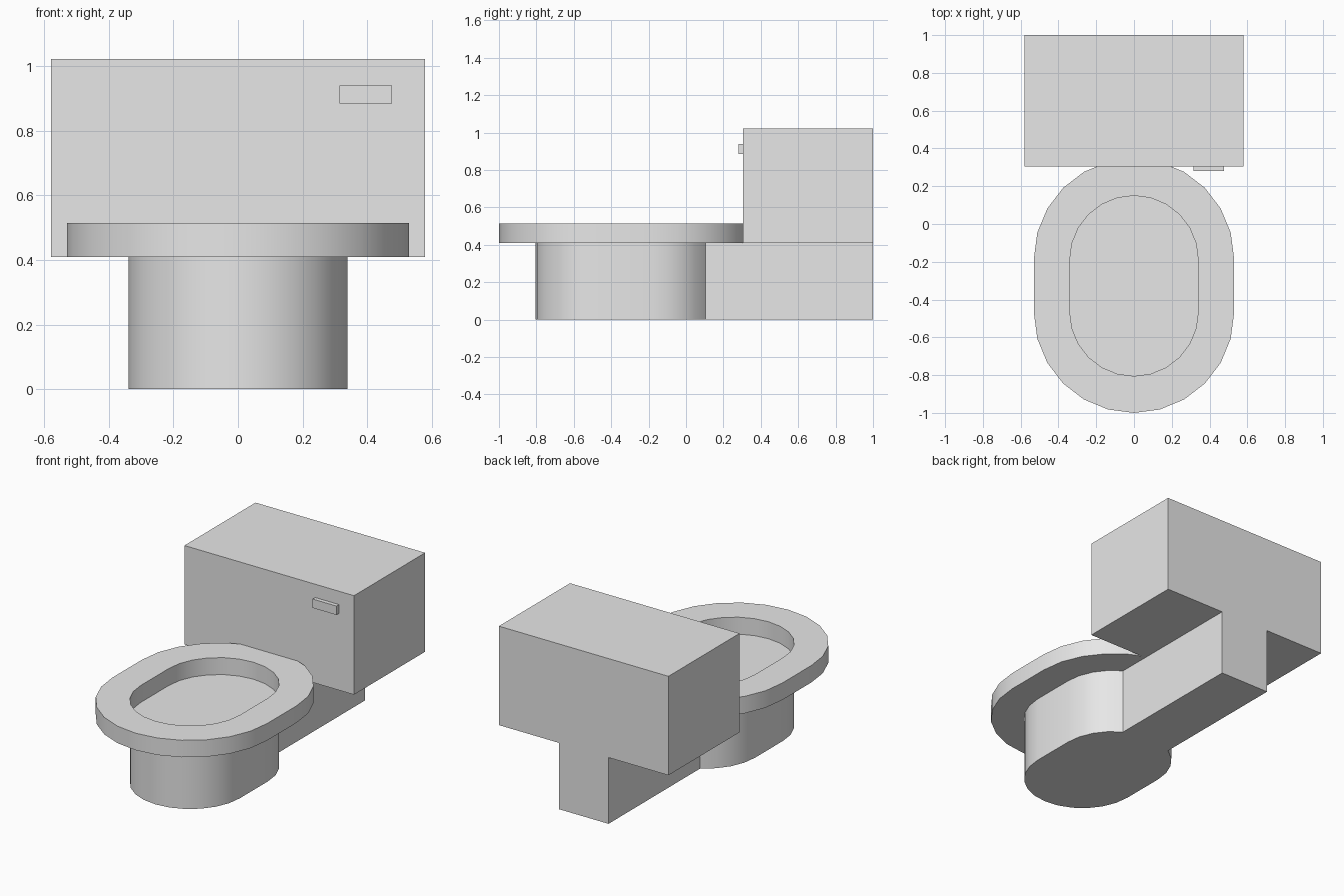
import bpy
import bmesh
import math

if "Cube" in bpy.data.objects:
    bpy.data.objects.remove(bpy.data.objects["Cube"])

grey = bpy.data.materials.new("light grey")
grey.diffuse_color = (0.8, 0.8, 0.8, 1)
grey.use_nodes = True
grey.node_tree.nodes["Principled BSDF"].inputs["Base Color"].default_value = grey.diffuse_color

SEAT_LOW, SEAT_TOP = 0.41, 0.515
TANK_FRONT = 0.305


def stadium(radius, y_front, y_back):
    """Counter-clockwise oval outline: two half circles joined by straight sides."""
    pts = []
    for start, cy in ((0, y_back - radius), (180, y_front + radius)):
        for step in range(13):
            a = math.radians(start + 15 * step)
            pts.append((radius * math.cos(a), cy + radius * math.sin(a)))
    return pts


def finish(name, bm, smooth=False):
    bmesh.ops.recalc_face_normals(bm, faces=bm.faces)
    mesh = bpy.data.meshes.new(name)
    bm.to_mesh(mesh)
    bm.free()
    mesh.materials.append(grey)
    obj = bpy.data.objects.new(name, mesh)
    bpy.context.collection.objects.link(obj)
    if smooth:
        bpy.ops.object.select_all(action='DESELECT')
        obj.select_set(True)
        bpy.context.view_layer.objects.active = obj
        bpy.ops.object.shade_smooth_by_angle(angle=math.radians(30))
    return obj


def extrude_up(bm, faces, height):
    new = bmesh.ops.extrude_face_region(bm, geom=faces)["geom"]
    verts = [g for g in new if isinstance(g, bmesh.types.BMVert)]
    bmesh.ops.translate(bm, verts=verts, vec=(0, 0, height))


def box(name, x, y, z):
    bm = bmesh.new()
    face = bm.faces.new([bm.verts.new((px, py, z[0])) for px, py in
                         ((x[0], y[0]), (x[1], y[0]), (x[1], y[1]), (x[0], y[1]))])
    extrude_up(bm, [face], z[1] - z[0])
    return finish(name, bm)


# Pedestal: oval bowl base with a straight foot running back under the tank
bowl = stadium(0.34, -0.805, 0.15)
outline = bowl[13:] + bowl[:5] + [(0.17, 1.0), (-0.17, 1.0)] + bowl[8:13]
bm = bmesh.new()
face = bm.faces.new([bm.verts.new((x, y, 0)) for x, y in outline])
extrude_up(bm, [face], SEAT_LOW)
finish("pedestal", bm, smooth=True)

# Seat: thick oval ring, trimmed flat against the tank
bm = bmesh.new()
outer = [bm.verts.new((x, y, SEAT_LOW)) for x, y in stadium(0.53, -1.0, 0.347)]
inner = [bm.verts.new((x, y, SEAT_LOW)) for x, y in bowl]
n = len(outer)
ring = [bm.faces.new((outer[i], outer[(i + 1) % n], inner[(i + 1) % n], inner[i]))
        for i in range(n)]
extrude_up(bm, ring, SEAT_TOP - SEAT_LOW)
bmesh.ops.bisect_plane(bm, geom=bm.verts[:] + bm.edges[:] + bm.faces[:],
                       plane_co=(0, TANK_FRONT, 0), plane_no=(0, 1, 0), clear_outer=True)
bmesh.ops.holes_fill(bm, edges=[e for e in bm.edges if e.is_boundary], sides=0)
finish("seat", bm, smooth=True)

# Tank and flush lever
box("tank", (-0.58, 0.58), (TANK_FRONT, 1.0), (SEAT_LOW, 1.022))
box("flush_lever", (0.315, 0.477), (0.28, TANK_FRONT), (0.885, 0.94))
